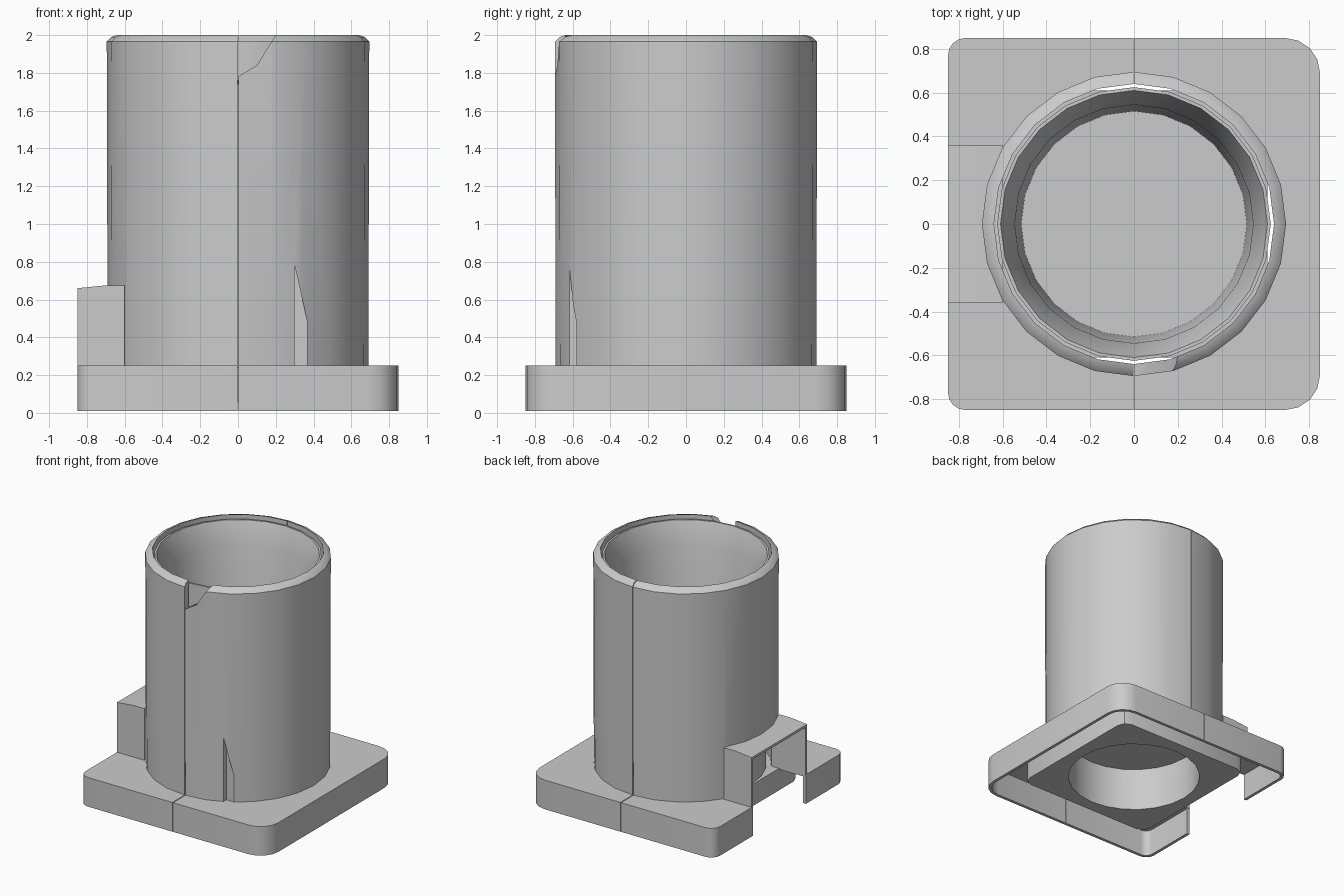
import bpy, bmesh, math
from mathutils import Vector

cube = bpy.data.objects.get("Cube")
if cube:
    bpy.data.objects.remove(cube, do_unlink=True)

grey = bpy.data.materials.new("plain grey")
grey.use_nodes = True
GREY = (0.6, 0.6, 0.6, 1)
grey.diffuse_color = GREY
grey.node_tree.nodes["Principled BSDF"].inputs["Base Color"].default_value = GREY


def finish(bm, name):
    bmesh.ops.recalc_face_normals(bm, faces=bm.faces)
    mesh = bpy.data.meshes.new(name)
    bm.to_mesh(mesh)
    bm.free()
    mesh.materials.append(grey)
    obj = bpy.data.objects.new(name, mesh)
    bpy.context.collection.objects.link(obj)
    return obj


def prism(name, outline, low, high, axis="z"):
    """Extrude a 2D outline along z, or an x/z outline along y."""
    bm = bmesh.new()
    place = (lambda a, b: (a, b, low)) if axis == "z" else (lambda a, b: (a, low, b))
    face = bm.faces.new([bm.verts.new(place(a, b)) for a, b in outline])
    grown = bmesh.ops.extrude_face_region(bm, geom=[face])["geom"]
    step = Vector((0, 0, high - low)) if axis == "z" else Vector((0, high - low, 0))
    bmesh.ops.translate(bm, vec=step, verts=[g for g in grown if isinstance(g, bmesh.types.BMVert)])
    return finish(bm, name)


def box(name, x0, x1, y0, y1, z0, z1):
    return prism(name, [(x0, y0), (x1, y0), (x1, y1), (x0, y1)], z0, z1)


def rounded(half, r_right, r_left, steps=4):
    """Square outline with its own corner radius on each side."""
    pts = []
    for sx, sy, start in ((1, 1, 0), (-1, 1, 90), (-1, -1, 180), (1, -1, 270)):
        r = r_right if sx > 0 else r_left
        for i in range(steps + 1):
            a = math.radians(start + 90 * i / steps)
            pts.append((sx * (half - r) + r * math.cos(a), sy * (half - r) + r * math.sin(a)))
    return pts


def circle(r, n=24):
    return [(r * math.cos(2 * math.pi * i / n), r * math.sin(2 * math.pi * i / n)) for i in range(n)]


def lathe(name, profile, n=24):
    """Revolve a closed r/z profile into a ring."""
    bm = bmesh.new()
    rings = [[bm.verts.new((x, y, z)) for x, y in circle(r, n)] for r, z in profile]
    for k, ring in enumerate(rings):
        other = rings[(k + 1) % len(rings)]
        for i in range(n):
            j = (i + 1) % n
            bm.faces.new((ring[i], ring[j], other[j], other[i]))
    return finish(bm, name)


def cut(obj, *cutters):
    for c in cutters:
        mod = obj.modifiers.new("cut", "BOOLEAN")
        mod.operation = "DIFFERENCE"
        mod.solver = "EXACT"
        mod.object = c
        c.hide_render = True
    graph = bpy.context.evaluated_depsgraph_get()
    graph.update()
    mesh = bpy.data.meshes.new_from_object(obj.evaluated_get(graph))
    obj.modifiers.clear()
    obj.data = mesh
    for c in cutters:
        bpy.data.objects.remove(c, do_unlink=True)


def slots():
    """Narrow seams at the front and back that split the cover in two."""
    return [box("seam_cutter", -0.003, 0.003, min(s * 0.6, s * 0.95), max(s * 0.6, s * 0.95), -0.1, 2.1)
            for s in (-1, 1)]


# Thin outer cover tube with seams, a notch in the rim, a shallow flat and a side opening
tube = lathe("cover_tube", [(0.69, 0.235), (0.695, 1.965), (0.67, 1.99), (0.64, 2.0), (0.64, 0.235)])
notch = prism("notch_cutter", [(0, 1.78), (0.1, 1.84), (0.23, 2.05), (0, 2.05)], -0.8, -0.55, "y")
flat = prism("flat_cutter", [(0.3, 0.25), (0.42, 0.25), (0.3, 0.78)], -0.8, -0.58, "y")
cut(tube, notch, flat, box("side_cutter", -0.95, -0.45, -0.34, 0.34, 0.1, 0.64), *slots())

# Thin base flange of the cover, open on one side
flange = prism("base_flange", rounded(0.85, 0.16, 0.08), 0.01, 0.25)
cut(flange,
    prism("hollow_cutter", rounded(0.825, 0.14, 0.06), -0.1, 0.23),
    prism("hole_cutter", circle(0.642), -0.2, 0.5),
    box("opening_cutter", -0.95, -0.5, -0.345, 0.345, -0.1, 0.6),
    *slots())

# Side housing of the cover, open outward, inward and downward
housing = prism("side_housing", [(-0.85, 0.24), (-0.6, 0.24), (-0.6, 0.675), (-0.7, 0.675), (-0.85, 0.66)],
                -0.36, 0.36, "y")
cut(housing, box("housing_cutter", -0.95, -0.5, -0.34, 0.34, 0.1, 0.64))

# Inner sleeve with a funnelled mouth, standing clear of the cover, on a square foot
sleeve = lathe("inner_sleeve", [(0.6, 0.2), (0.6, 1.74), (0.625, 1.76), (0.625, 1.97),
                                (0.61, 1.97), (0.545, 1.79), (0.51, 0.2)])
foot = prism("inner_foot", rounded(0.61, 0.08, 0.08, 2), 0.06, 0.24)
cut(foot, prism("bore_cutter", circle(0.51), -0.1, 0.5))
floor = prism("sleeve_floor", circle(0.53), 0.42, 0.44)

# Smooth round surfaces, sharp edges kept
bpy.ops.object.select_all(action="DESELECT")
for part in (tube, flange, housing, sleeve, foot, floor):
    part.select_set(True)
bpy.context.view_layer.objects.active = tube
bpy.ops.object.shade_smooth_by_angle(angle=math.radians(30))
